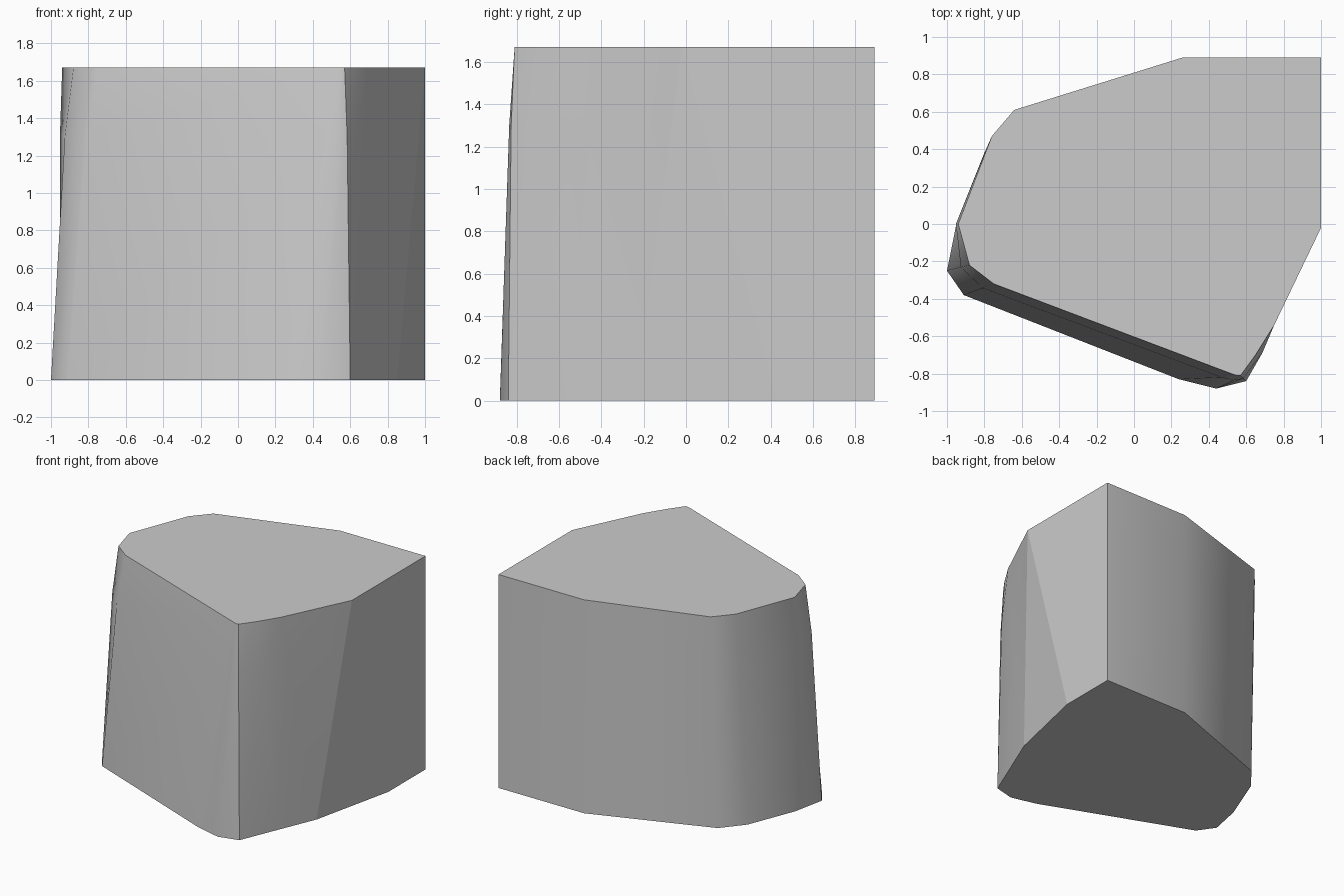
import bpy
import bmesh
import math
from mathutils import Vector

cube = bpy.data.objects.get("Cube")
if cube:
    bpy.data.objects.remove(cube, do_unlink=True)

HEIGHT = 1.67
SHOULDER = 0.78  # fraction of the height where the sides start to lean in


def make_material(name, colour):
    material = bpy.data.materials.new(name)
    material.use_nodes = True
    material.diffuse_color = colour
    material.node_tree.nodes["Principled BSDF"].inputs["Base Color"].default_value = colour
    return material


# Each column of the block: foot point, top point, outward bulge at the shoulder
columns = [
    ((1, .89), (1, .89), 0),             # square back corner
    ((.26, .89), (.26, .89), 0),
    ((-.66, .55), (-.64, .61), 0),
    ((-.8, .38), (-.76, .47), 0),
    ((-.95, 0), (-.94, 0), .01),
    ((-1, -.25), (-.88, -.22), .02),     # rounded right front corner
    ((-.91, -.38), (-.75, -.32), .025),
    ((.24, -.83), (.52, -.8), .015),
    ((.44, -.88), (.55, -.81), .012),
    ((.6, -.84), (.57, -.81), .012),     # crisp front edge
    ((.72, -.55), (.65, -.7), .03),
    ((.85, -.24), (.75, -.54), 0),
    ((.85, -.24), (1, -.02), 0),         # slanting facet edges
    ((1, .43), (1, -.02), 0),
]
crisp_columns = {0, 9, 12, 13}

bm = bmesh.new()
strands = []
for foot, top, bulge in columns:
    foot, top = Vector(foot), Vector(top)
    middle = foot.lerp(top, SHOULDER)
    middle += middle.normalized() * bulge
    levels = ((foot, 0), (middle, SHOULDER * HEIGHT), (top, HEIGHT))
    strands.append([bm.verts.new((p.x, p.y, z)) for p, z in levels])

# Side walls between neighbouring columns
for index, strand in enumerate(strands):
    neighbour = strands[(index + 1) % len(strands)]
    for lower in range(2):
        upper = lower + 1
        bm.faces.new((strand[lower], strand[upper], neighbour[upper], neighbour[lower]))

# Flat top and underside
bm.faces.new([strand[-1] for strand in strands])
bm.faces.new([strand[0] for strand in strands])

# Keep the chosen columns crisp
for index in crisp_columns:
    strand = strands[index]
    for lower, upper in zip(strand, strand[1:]):
        edge = bm.edges.get((lower, upper))
        if edge:
            edge.smooth = False

bmesh.ops.remove_doubles(bm, verts=bm.verts[:], dist=0.001)
bmesh.ops.recalc_face_normals(bm, faces=bm.faces[:])

mesh = bpy.data.meshes.new("stone_block")
bm.to_mesh(mesh)
bm.free()
mesh.materials.append(make_material("light_grey", (0.6, 0.6, 0.6, 1)))

block = bpy.data.objects.new("stone_block", mesh)
bpy.context.collection.objects.link(block)

# Smooth the rounded sides while keeping the rims sharp
bpy.ops.object.select_all(action="DESELECT")
block.select_set(True)
bpy.context.view_layer.objects.active = block
bpy.ops.object.shade_smooth_by_angle(angle=math.radians(50), keep_sharp_edges=True)
